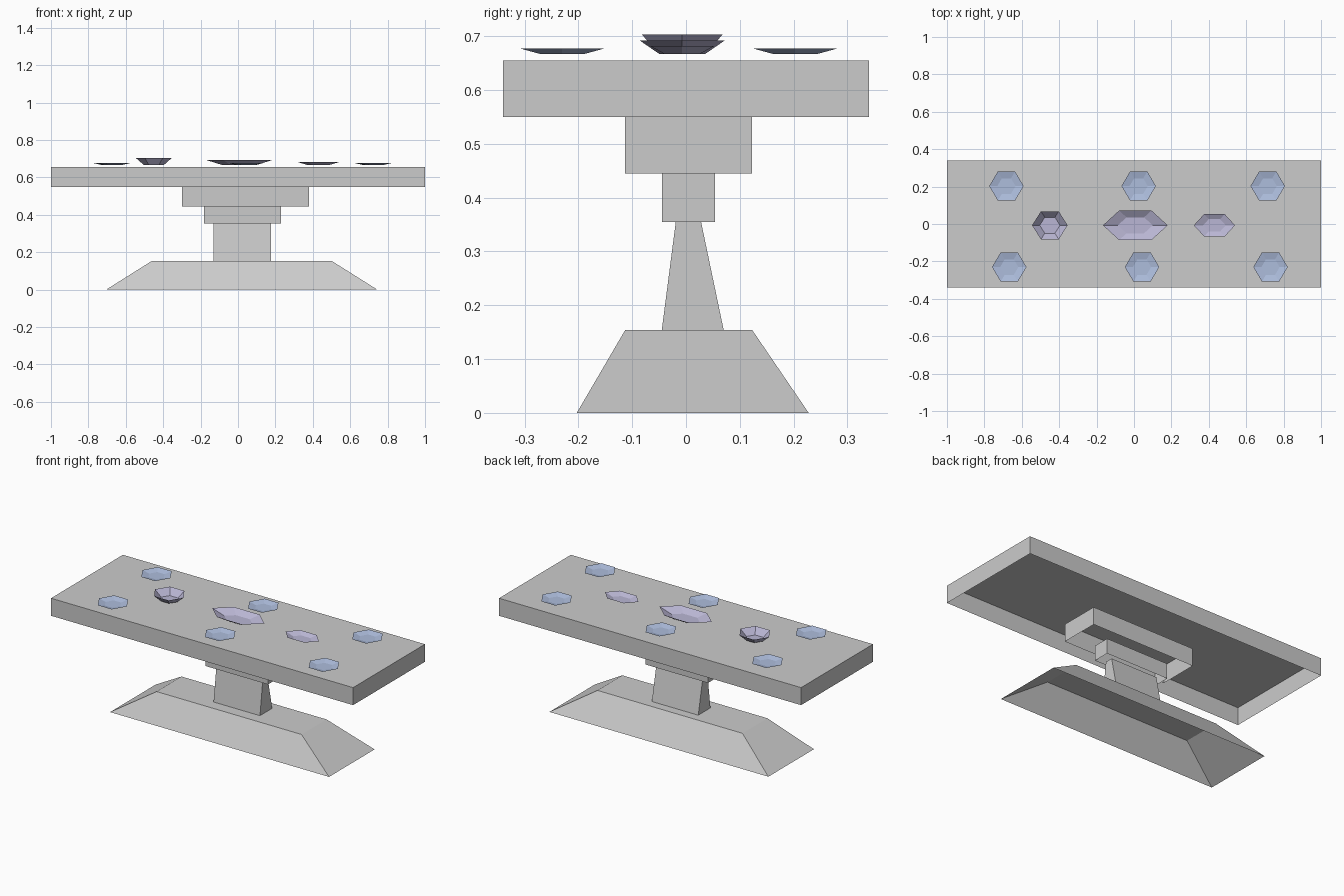
import bpy, bmesh
from math import cos, sin, pi

if "Cube" in bpy.data.objects:
    bpy.data.objects.remove(bpy.data.objects["Cube"])


def make_object(name, bm, mat=None):
    mesh = bpy.data.meshes.new(name)
    bm.to_mesh(mesh)
    bm.free()
    obj = bpy.data.objects.new(name, mesh)
    bpy.context.collection.objects.link(obj)
    if mat:
        mesh.materials.append(mat)
    return obj


def material(name, rgb):
    mat = bpy.data.materials.new(name)
    mat.diffuse_color = (*rgb, 1)
    mat.use_nodes = True
    mat.node_tree.nodes["Principled BSDF"].inputs["Base Color"].default_value = mat.diffuse_color
    return mat


def shell(bm, lower, upper, cap):
    """Join two counter-clockwise rings and add one cap ('top' or 'bottom')."""
    lo = [bm.verts.new(p) for p in lower]
    up = [bm.verts.new(p) for p in upper]
    n = len(lo)
    for i in range(n):
        j = (i + 1) % n
        bm.faces.new((lo[i], lo[j], up[j], up[i]))
    bm.faces.new(up if cap == 'top' else lo[::-1])


def rect(x0, x1, y0, y1, z):
    return [(x0, y0, z), (x1, y0, z), (x1, y1, z), (x0, y1, z)]


def block(name, z0, z1, bottom, top=None):
    """Open-bottomed block, tapered when top differs from bottom."""
    bm = bmesh.new()
    shell(bm, rect(*bottom, z0), rect(*(top or bottom), z1), 'top')
    return make_object(name, bm)


def gem(name, x, y, rx, ry, top, ratio, mat):
    """Open hexagonal dish with its facets facing up."""
    def ring(s, z):
        return [(x + s * rx * cos(i * pi / 3),
                 y + s * ry * sin(i * pi / 3) / sin(pi / 3), z) for i in range(6)]
    bm = bmesh.new()
    shell(bm, ring(ratio, 0.667), ring(1, top), 'bottom')
    bmesh.ops.reverse_faces(bm, faces=bm.faces[:])
    return make_object(name, bm, mat)


# Stand and table top
block("base", 0, 0.154, (-0.705, 0.745, -0.203, 0.228), (-0.46, 0.50, -0.113, 0.123))
block("column", 0.154, 0.355, (-0.13, 0.177, -0.045, 0.07), (-0.13, 0.177, -0.019, 0.028))
block("lower_support", 0.355, 0.445, (-0.183, 0.23, -0.045, 0.054))
block("upper_support", 0.445, 0.55, (-0.30, 0.38, -0.113, 0.123))
block("table_top", 0.55, 0.655, (-1, 1, -0.34, 0.34))

# Six shallow blue dishes in two rows
blue = material("blue", (0.42, 0.51, 0.72))
for row, y, xs in (("back", 0.203, (-0.682, 0.025, 0.715)),
                   ("front", -0.23, (-0.667, 0.043, 0.73))):
    for side, x in zip(("left", "middle", "right"), xs):
        gem(f"{row}_{side}_plate", x, y, 0.092, 0.078, 0.677, 0.53, blue)

# Purple serving dishes along the centre
purple = material("purple", (0.49, 0.47, 0.66))
gem("deep_bowl", -0.45, -0.007, 0.095, 0.075, 0.703, 0.57, purple)
gem("large_platter", 0.007, -0.007, 0.173, 0.079, 0.692, 0.54, purple)
gem("small_platter", 0.43, -0.007, 0.11, 0.06, 0.682, 0.55, purple)
